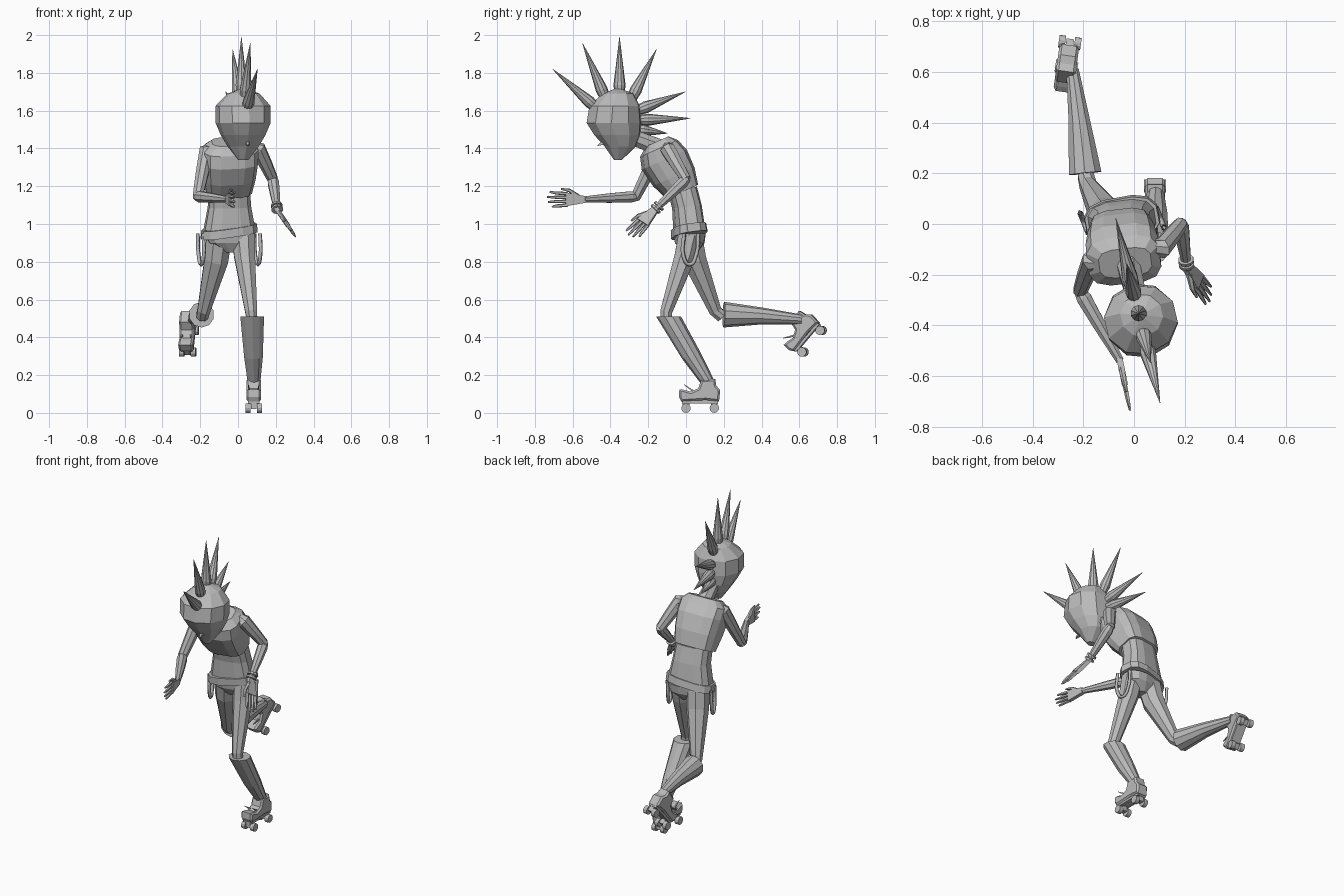
import bpy, bmesh, math
from mathutils import Vector, Matrix

cube = bpy.data.objects.get("Cube")
if cube:
    bpy.data.objects.remove(cube)

GREY = (0.5, 0.5, 0.5, 1)
mat = bpy.data.materials.new("plain_grey")
mat.use_nodes = True
mat.diffuse_color = GREY
mat.node_tree.nodes["Principled BSDF"].inputs["Base Color"].default_value = GREY


def finish(name, bm, matrix=None):
    if matrix:
        bm.transform(matrix)
    bmesh.ops.recalc_face_normals(bm, faces=bm.faces)
    me = bpy.data.meshes.new(name)
    bm.to_mesh(me)
    bm.free()
    me.materials.append(mat)
    ob = bpy.data.objects.new(name, me)
    bpy.context.collection.objects.link(ob)
    return ob


def loft(name, rings, n=8, axis=None, yaw=0, square=1.0, bm=None):
    """Skin rings of (centre, half width, half depth) along their path."""
    own = bm is None
    bm = bm or bmesh.new()
    pts = [Vector(r[0]) for r in rings]
    loops = []
    for i, (c, rx, ry) in enumerate(rings):
        t = pts[min(i + 1, len(pts) - 1)] - pts[max(i - 1, 0)]
        t = Vector(axis[i] if isinstance(axis, list) else axis or t).normalized()
        side = Vector((math.cos(yaw), math.sin(yaw), 0))
        side = (side - t * side.dot(t)).normalized()
        deep = t.cross(side)
        loop = []
        for k in range(n):
            a = math.tau * (k + 0.5) / n
            ca, sa = math.cos(a), math.sin(a)
            ca = math.copysign(abs(ca) ** square, ca)
            sa = math.copysign(abs(sa) ** square, sa)
            loop.append(bm.verts.new(pts[i] + side * ca * rx + deep * sa * ry))
        loops.append(loop)
    for a, b in zip(loops, loops[1:]):
        for k in range(n):
            bm.faces.new((a[k], a[(k + 1) % n], b[(k + 1) % n], b[k]))
    bm.faces.new(loops[0])
    bm.faces.new(loops[-1])
    return finish(name, bm) if own else bm


def tube(name, *rings, **kw):
    return loft(name, [(c, r, r) for c, r in rings], **kw)


def box(bm, centre, size):
    bmesh.ops.create_cube(bm, size=1, matrix=Matrix.Translation(centre) @ Matrix.Diagonal((*size, 1)))


# Head: round skull tapering to the chin, turned a little to its left
UP = (0, 0, 1)
loft("head", [((0.03, -0.36, 1.715), 0.02, 0.02), ((0.03, -0.36, 1.69), 0.085, 0.085),
              ((0.027, -0.378, 1.625), 0.147, 0.137), ((0.027, -0.381, 1.535), 0.146, 0.149),
              ((0.027, -0.363, 1.47), 0.118, 0.125), ((0.027, -0.348, 1.41), 0.082, 0.085),
              ((0.028, -0.36, 1.34), 0.028, 0.022)], n=10, axis=UP, yaw=0.23)
tube("nose", ((0.05, -0.42, 1.44), 0.022), ((0.052, -0.468, 1.415), 0.004), n=4)

# Mohawk of long spikes, given as base y, z and tip y, z
for by, bz, ty, tz in [(-0.47, 1.61, -0.706, 1.82), (-0.425, 1.66, -0.548, 1.957),
                       (-0.352, 1.68, -0.352, 1.99), (-0.29, 1.66, -0.156, 1.926),
                       (-0.26, 1.60, -0.003, 1.70), (-0.25, 1.55, 0.024, 1.56),
                       (-0.26, 1.50, -0.098, 1.48)]:
    row = lambda y: 0.018 - (y + 0.352) * 0.24
    a, b = Vector((row(by), by, bz)), Vector((row(ty), ty, tz))
    tube("hair_spike", (a, 0.026), (a.lerp(b, 0.18), 0.032), (b, 0.001), n=10)

# Neck, chest, waist and pelvis
tube("neck", ((0.015, -0.31, 1.47), 0.042), ((-0.03, -0.13, 1.4), 0.05))
lean = (0, -0.4, 0.9)
loft("chest", [((-0.05, -0.02, 1.17), 0.122, 0.088), ((-0.045, -0.065, 1.25), 0.136, 0.116),
               ((-0.042, -0.115, 1.34), 0.146, 0.126), ((-0.04, -0.143, 1.4), 0.146, 0.104),
               ((-0.035, -0.153, 1.437), 0.105, 0.062)], n=12, axis=lean, yaw=0.14, square=0.6)
loft("waist", [((-0.048, -0.02, 1.19), 0.11, 0.075), ((-0.045, 0.005, 1.09), 0.115, 0.075),
               ((-0.045, 0.017, 0.97), 0.138, 0.08)], n=12, axis=(0, -0.1, 1), yaw=0.14, square=0.7)
belt_tilt = (-0.12, -0.15, 1)
loft("belt", [((-0.047, 0.013, 0.985), 0.148, 0.088), ((-0.047, 0.018, 0.94), 0.152, 0.091)],
     n=12, axis=belt_tilt, yaw=0.2, square=0.7)
loft("pelvis", [((-0.045, 0.018, 0.95), 0.138, 0.08), ((-0.04, 0.02, 0.9), 0.12, 0.073),
                ((-0.035, 0.02, 0.85), 0.04, 0.04)], n=12, axis=UP, yaw=0.2, square=0.75)

# Hanging strap loops on both hips
for x, dy in [(-0.195, 0.0), (0.105, 0.02)]:
    cu = bpy.data.curves.new("hip_strap", "CURVE")
    cu.dimensions = "3D"
    cu.bevel_depth, cu.bevel_resolution, cu.resolution_u = 0.011, 0, 4
    sp = cu.splines.new("BEZIER")
    path = [(-0.03, 0.95), (-0.033, 0.83), (0.0, 0.785), (0.035, 0.84), (0.045, 0.95)]
    sp.bezier_points.add(len(path) - 1)
    for p, (y, z) in zip(sp.bezier_points, path):
        p.co = (x - 0.4 * y, y + dy, z)
        p.handle_left_type = p.handle_right_type = "AUTO"
    cu.materials.append(mat)
    bpy.context.collection.objects.link(bpy.data.objects.new("hip_strap", cu))

# Left leg stands, right leg is bent back
tube("left_thigh", ((0.028, 0.02, 0.94), 0.066), ((0.035, -0.005, 0.83), 0.06),
     ((0.07, -0.105, 0.535), 0.034), ((0.075, -0.105, 0.48), 0.03))
tube("left_shin", ((0.075, -0.092, 0.51), 0.066), ((0.082, 0.03, 0.3), 0.052), ((0.085, 0.12, 0.155), 0.034),
     axis=[UP, (0, -0.3, 1), (0, -0.4, 1)], n=10)
tube("right_thigh", ((-0.1, 0.02, 0.93), 0.072), ((-0.115, 0.045, 0.81), 0.068),
     ((-0.182, 0.155, 0.54), 0.036), ((-0.19, 0.19, 0.51), 0.034))
tube("right_shin", ((-0.193, 0.2, 0.52), 0.068), ((-0.215, 0.4, 0.513), 0.045),
     ((-0.243, 0.61, 0.495), 0.026), n=10)


# Roller skate: toe towards -y, wheels resting on its own z = 0
def skate(side, matrix):
    bm = bmesh.new()
    profile = [(-0.1, 0.06), (-0.113, 0.085), (-0.11, 0.125), (-0.085, 0.122), (-0.05, 0.112), (-0.01, 0.13),
               (0.005, 0.175), (0.08, 0.18), (0.085, 0.145), (0.106, 0.12), (0.1, 0.06), (0.03, 0.068)]
    face = bm.faces.new([bm.verts.new((-0.039, y, z)) for y, z in profile])
    new = bmesh.ops.extrude_face_region(bm, geom=[face])["geom"]
    bmesh.ops.translate(bm, vec=(0.078, 0, 0), verts=[v for v in new if isinstance(v, bmesh.types.BMVert)])
    rims = [e for e in bm.edges if abs(e.verts[0].co.x - e.verts[1].co.x) < 0.01]
    bmesh.ops.bevel(bm, geom=rims, offset=0.01, segments=1, affect="EDGES")
    finish(side + "_boot", bm, matrix)
    bm = bmesh.new()
    box(bm, (0, 0, 0.058), (0.06, 0.19, 0.014))
    for y in (-0.075, 0.075):
        box(bm, (0, y, 0.038), (0.03, 0.035, 0.035))
        for x in (-0.031, 0.031):
            turn = Matrix.Translation((x, y, 0.025)) @ Matrix.Rotation(math.pi / 2, 4, "Y")
            bmesh.ops.create_cone(bm, cap_ends=True, segments=12, radius1=0.025, radius2=0.025,
                                  depth=0.026, matrix=turn)
    finish(side + "_wheels", bm, matrix)
    bm = bmesh.new()
    for x in (-0.022, 0.022):
        loft("", [((x, -0.03, 0.11), 0.008, 0.008), ((x * 1.3, -0.085, 0.15), 0.002, 0.002)], n=4, bm=bm)
    finish(side + "_laces", bm, matrix)


skate("left", Matrix.Translation((0.083, 0.075, 0)))
skate("right", Matrix.Translation((-0.257, 0.686, 0.363)) @ Matrix.Rotation(math.radians(-8), 4, "Z")
      @ Matrix.Rotation(math.radians(49.5), 4, "X"))


# Hand: flat palm, four fingers and a thumb
def hand(side, wrist, tip, across):
    w, d = Vector(wrist), Vector(tip) - Vector(wrist)
    a = Vector(across).normalized()
    thin = d.cross(a).normalized()
    bm = bmesh.new()
    palm = [bm.verts.new(w + d * f + a * s * width + thin * t * 0.012)
            for f, width in ((-0.05, 0.017), (0.5, 0.036)) for s in (-1, 1) for t in (-1, 1)]
    bmesh.ops.convex_hull(bm, input=palm)
    for s, reach in ((-0.03, 0.87), (-0.01, 0.97), (0.01, 1), (0.03, 0.93)):
        loft("", [(w + d * 0.45 + a * s, 0.01, 0.01), (w + d * 0.75 + a * s * 1.15, 0.009, 0.009),
                  (w + d * reach + a * s * 1.3, 0.005, 0.005)], n=5, bm=bm)
    loft("", [(w + d * 0.15 + a * 0.015, 0.013, 0.013), (w + d * 0.4 + a * 0.048, 0.01, 0.01),
              (w + d * 0.62 + a * 0.056, 0.005, 0.005)], n=5, bm=bm)
    finish(side + "_hand", bm)


# Arms: shoulder, elbow and wrist for each side
for side, shoulder, elbow, wrist, tip, across in [
        ("right", (-0.168, -0.145, 1.385), (-0.213, -0.265, 1.145), (-0.055, -0.54, 1.13),
         (-0.015, -0.735, 1.13), UP),
        ("left", (0.11, -0.095, 1.395), (0.185, 0.0, 1.235), (0.208, -0.165, 1.075),
         (0.303, -0.295, 0.935), (-0.092, -0.216, 0.14))]:
    s, e, w = Vector(shoulder), Vector(elbow), Vector(wrist)
    inner = s + Vector((0.07 if side == "right" else -0.07, 0, 0.02))
    tube(side + "_upper_arm", (inner, 0.03), (s, 0.042), (s.lerp(e, 0.5), 0.036), (e, 0.029))
    tube(side + "_forearm", (e + (e - w) * 0.05, 0.022), (e.lerp(w, 0.1), 0.032), (e.lerp(w, 0.5), 0.027), (w, 0.017))
    hand(side, wrist, tip, across)
    if side == "left":
        for f in (0.84, 0.94):
            tube("bracelet", (e.lerp(w, f), 0.031), (e.lerp(w, f + 0.06), 0.031), n=10)
